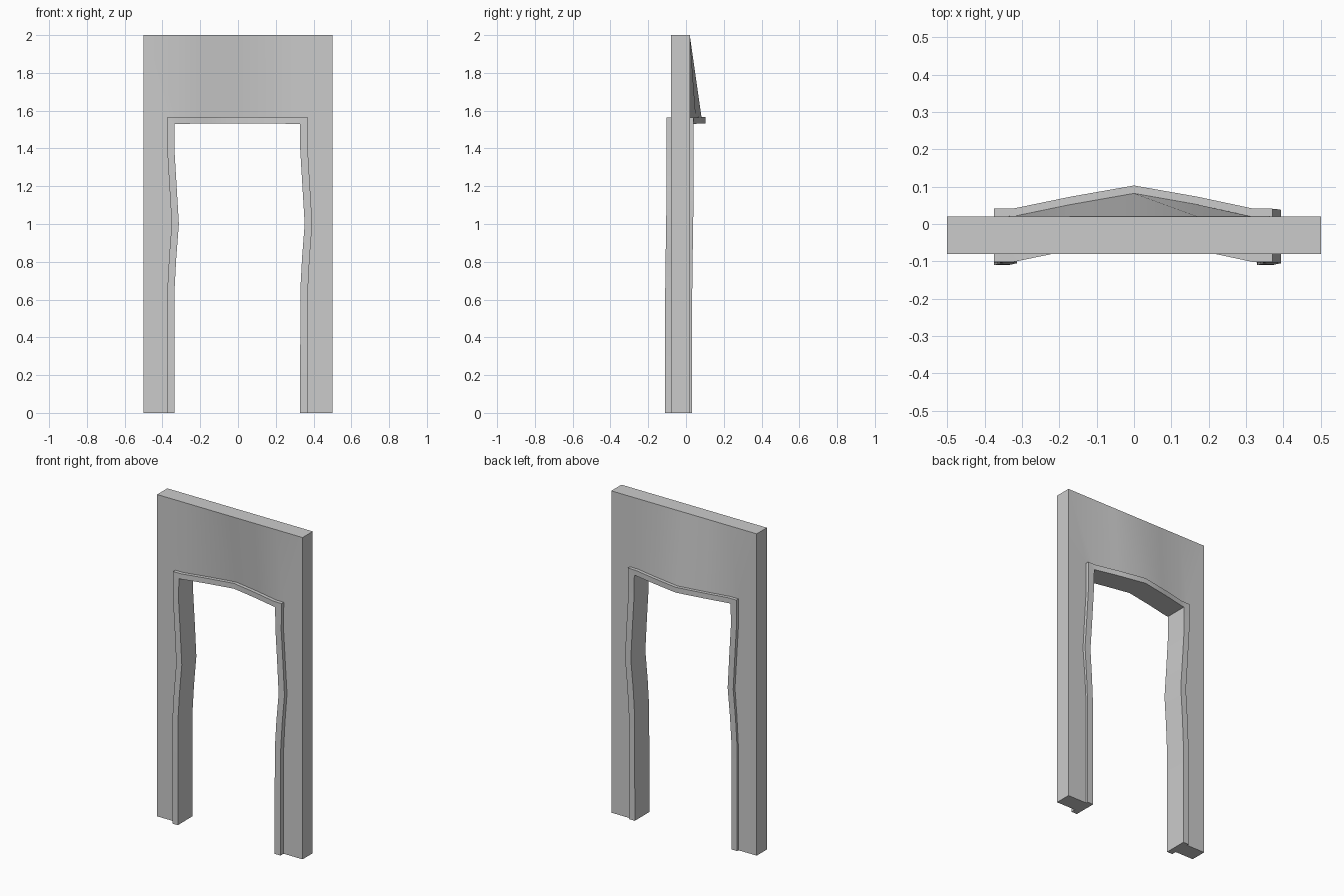
import bpy, bmesh, math

if "Cube" in bpy.data.objects:
    bpy.data.objects.remove(bpy.data.objects["Cube"])

WALL_F, WALL_B, TOP = -0.08, 0.02, 2.0
HEAD_IN, HEAD_OUT = 1.53, 1.563

# Each station across the opening path:
# wall edge (x, z), trim outer edge (x, z), trim inner edge (x, z), bow in y
stations = []

# sideways warp of the jambs and slight backward lean of the trim, by height
warp = [(0.0, 0.0, 0.033), (0.65, 0.001, 0.033), (0.82, 0.01, 0.035),
        (1.0, 0.024, 0.038), (1.2, 0.012, 0.04), (1.4, 0.0, 0.04)]


def jamb(side):
    inner = -0.337 if side < 0 else 0.329
    outer = -0.375 if side < 0 else 0.369
    return [((0.5 * side, z), (outer + dx, z), (inner + dx, z), 0.0, back)
            for z, dx, back in warp]


# left jamb, bowed lintel, right jamb
stations += jamb(-1)
stations.append(((-0.5, TOP), (-0.375, HEAD_OUT), (-0.335, HEAD_IN), 0.0, 0.041))
for x, bow in [(-0.32, 0.001), (-0.17, 0.032), (0.0, 0.062), (0.17, 0.032), (0.315, 0.001)]:
    lift = bow * 0.05
    stations.append(((x, TOP), (x, HEAD_OUT + lift), (x, HEAD_IN + lift), bow, 0.041))
stations.append(((0.5, TOP), (0.371, HEAD_OUT), (0.327, HEAD_IN), 0.0, 0.041))
stations += jamb(1)[::-1]

# sweep the stepped wall-and-trim section around the opening
bm = bmesh.new()
rings = []
for wall, out, inn, bow, back in stations:
    front = -0.143 + back
    section = [(wall, WALL_F), (out, WALL_F + bow), (out, front + bow), (inn, front + bow),
               (inn, back + bow), (out, back + bow), (out, WALL_B + bow), (wall, WALL_B)]
    rings.append([bm.verts.new((p[0], y, p[1])) for p, y in section])

for a, b in zip(rings, rings[1:]):
    for i in range(8):
        j = (i + 1) % 8
        bm.faces.new((a[i], a[j], b[j], b[i]))

# feet of the two jambs
bm.faces.new(rings[0])
bm.faces.new(rings[-1])
bmesh.ops.recalc_face_normals(bm, faces=bm.faces)

mesh = bpy.data.meshes.new("doorway_wall")
bm.to_mesh(mesh)
bm.free()
obj = bpy.data.objects.new("doorway_wall", mesh)
bpy.context.collection.objects.link(obj)
bpy.context.view_layer.objects.active = obj
obj.select_set(True)
bpy.ops.object.shade_smooth_by_angle(angle=math.radians(30))
